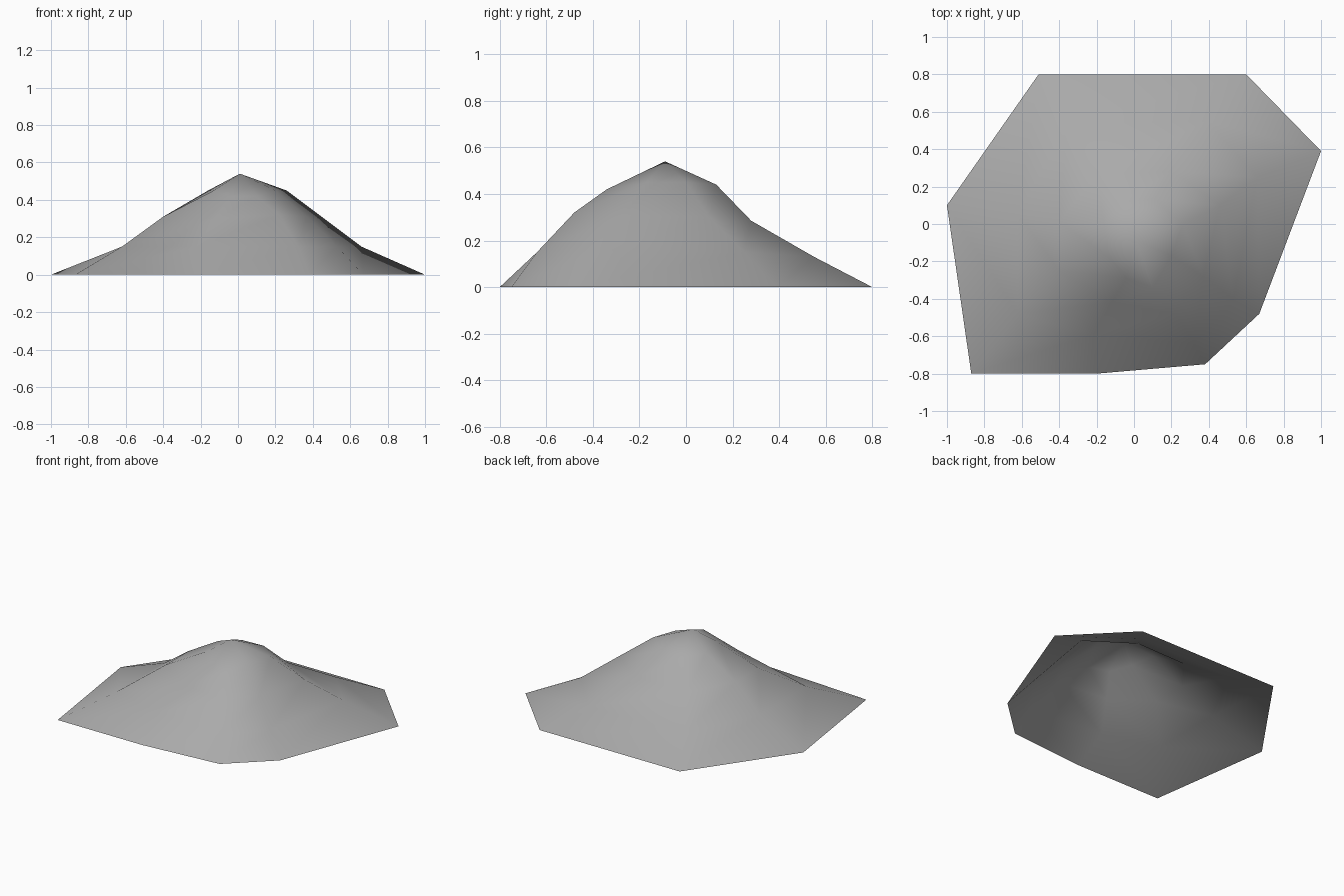
import bpy
import bmesh

cube = bpy.data.objects.get("Cube")
if cube:
    bpy.data.objects.remove(cube, do_unlink=True)


def make_material(name, colour):
    mat = bpy.data.materials.new(name)
    mat.use_nodes = True
    mat.diffuse_color = colour
    bsdf = mat.node_tree.nodes["Principled BSDF"]
    bsdf.inputs["Base Color"].default_value = colour
    bsdf.inputs["Roughness"].default_value = 0.9
    return mat


# Ridge profiles from the ground up to the shoulder, counter-clockwise
front_right_ridge = [(-.87, -.8, 0), (-.62, -.48, .15), (-.4, -.25, .31), (-.13, -.18, .45)]
front_ridge = [(-.2, -.8, 0), (-.22, -.59, .15), (-.12, -.42, .3), (-.04, -.29, .42)]
front_bulge = [(.38, -.75, 0), (.32, -.64, .15), (.22, -.48, .32), (.1, -.34, .42)]
front_left_ridge = [(.67, -.48, 0), (.53, -.4, .15), (.37, -.28, .31), (.2, -.17, .45)]
left_ridge = [(1, .39, 0), (.66, .25, .15), (.46, .1, .3), (.26, 0, .45)]
back_left_ridge = [(.6, .8, 0), (.39, .55, .13), (.2, .28, .285), (.11, .13, .44)]
back_right_ridge = [(-.51, .8, 0), (-.36, .53, .13), (-.2, .27, .285), (-.06, .12, .44)]
right_ridge = [(-1, .1, 0), (-.62, .05, .15), (-.4, .01, .31), (-.16, 0, .45)]
ridges = [front_right_ridge, front_ridge, front_bulge, front_left_ridge,
          left_ridge, back_left_ridge, back_right_ridge, right_ridge]
summit = (.01, -.09, .54)


def build_hill(name, material):
    bm = bmesh.new()
    columns = [[bm.verts.new(point) for point in ridge] for ridge in ridges]
    peak = bm.verts.new(summit)

    # Slopes between neighbouring ridges, closed at the top; the underside stays open
    for this, following in zip(columns, columns[1:] + columns[:1]):
        for low in range(len(this) - 1):
            high = low + 1
            bm.faces.new((this[low], following[low], following[high], this[high]))
        bm.faces.new((this[-1], following[-1], peak))

    for face in bm.faces:
        face.smooth = True
    mesh = bpy.data.meshes.new(name)
    bm.to_mesh(mesh)
    bm.free()
    mesh.materials.append(material)
    hill = bpy.data.objects.new(name, mesh)
    bpy.context.collection.objects.link(hill)
    return hill


build_hill("hill", make_material("stone grey", (0.4, 0.4, 0.4, 1)))
